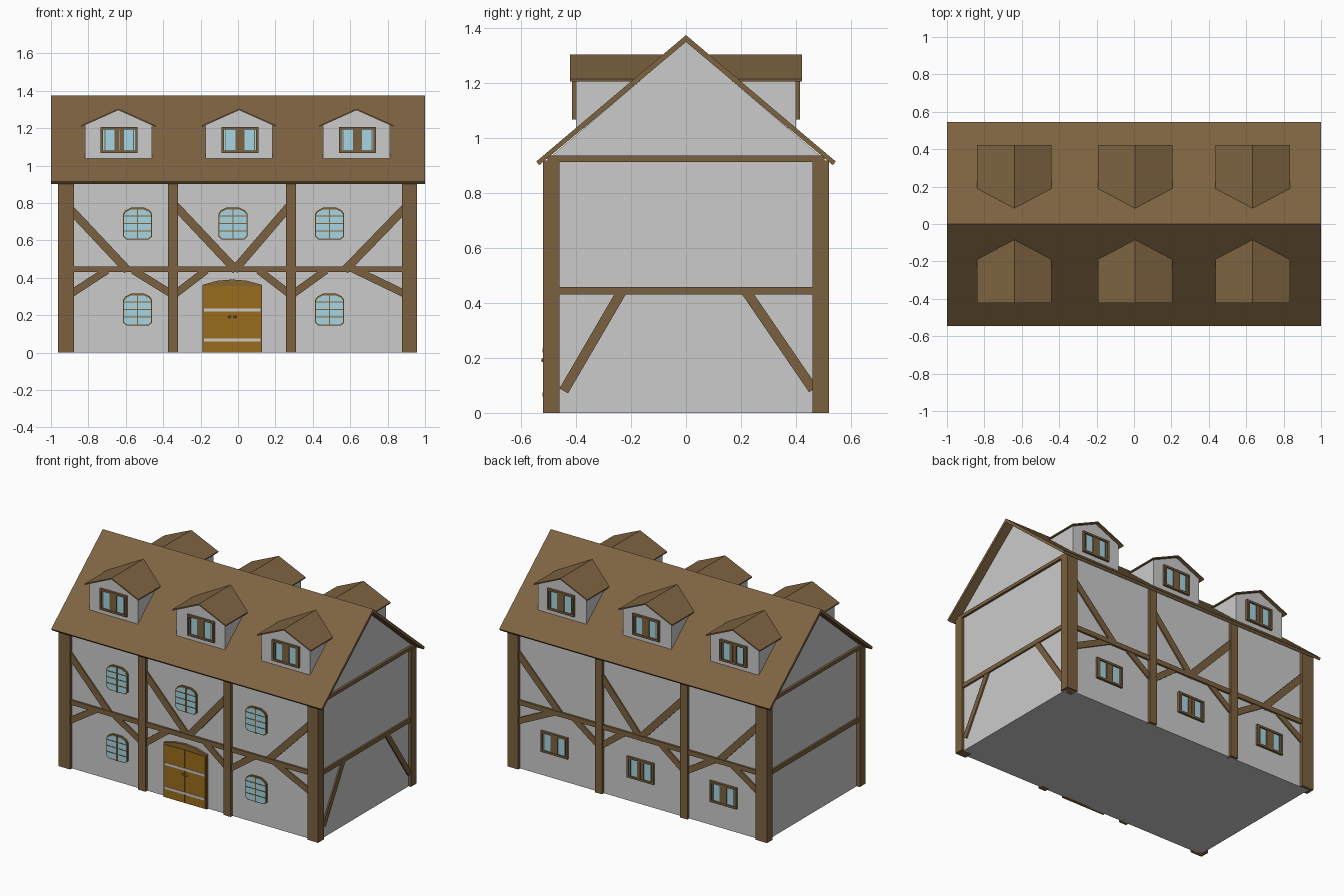
import bpy, bmesh
from mathutils import Vector

if "Cube" in bpy.data.objects:
    bpy.data.objects.remove(bpy.data.objects["Cube"])


def material(name, rgb):
    m = bpy.data.materials.new(name)
    m.diffuse_color = (*rgb, 1)
    m.use_nodes = True
    m.node_tree.nodes["Principled BSDF"].inputs["Base Color"].default_value = m.diffuse_color
    return m


WOOD = material("dark_wood", (0.20, 0.12, 0.05))
ROOF = material("roof_brown", (0.21, 0.126, 0.053))
DOOR = material("door_wood", (0.33, 0.15, 0.012))
TRIM = material("window_trim", (0.24, 0.13, 0.03))
GLASS = material("glass", (0.38, 0.66, 0.76))


def prism(name, pts, a, b, mat=None, axis="y"):
    """Extrude a flat profile: (x, z) along y, or (y, z) along x."""
    def place(p, d):
        return (p[0], d, p[1]) if axis == "y" else (d, p[0], p[1])
    bm = bmesh.new()
    f = bm.faces.new([bm.verts.new(place(p, a)) for p in pts])
    ext = bmesh.ops.extrude_face_region(bm, geom=[f])
    move = Vector((0, b - a, 0)) if axis == "y" else Vector((b - a, 0, 0))
    bmesh.ops.translate(bm, vec=move,
                        verts=[v for v in ext["geom"] if isinstance(v, bmesh.types.BMVert)])
    bmesh.ops.recalc_face_normals(bm, faces=bm.faces[:])
    me = bpy.data.meshes.new(name)
    bm.to_mesh(me)
    bm.free()
    if mat:
        me.materials.append(mat)
    ob = bpy.data.objects.new(name, me)
    bpy.context.collection.objects.link(ob)
    return ob


def rect(u0, u1, z0, z1):
    return [(u0, z0), (u1, z0), (u1, z1), (u0, z1)]


def bar(p, q, w):
    """Rectangle of width w running from p to q."""
    p, q = Vector(p), Vector(q)
    d = (q - p).normalized() * w / 2
    n = Vector((-d.y, d.x))
    return [tuple(v) for v in (p + n, q + n, q - n, p - n)]


def casement(x, z, y, s):
    """Two-pane window centred on (x, z), standing out of a wall at y."""
    w, h, t = 0.099, 0.07, 0.013
    prism("casement_glass", rect(x - w + t, x + w - t, z - h + t, z + h - t), y, y + s * 0.006, GLASS)
    for k in (-1, 1):
        prism("casement_jamb", rect(x + k * w, x + k * (w - t), z - h, z + h), y, y + s * 0.015, WOOD)
        prism("casement_rail", rect(x - w, x + w, z + k * h, z + k * (h - t)), y, y + s * 0.015, WOOD)
        prism("casement_stile", rect(x + k * 0.001, x + k * 0.025, z - h + t, z + h - t), y, y + s * 0.012, WOOD)
        prism("casement_edge", rect(x + k * 0.074, x + k * 0.079, z - h + t, z + h - t), y, y + s * 0.01, WOOD)


def arched_window(x, z):
    half = [(0.06, 0), (0.077, 0.015), (0.077, 0.138), (0.065, 0.155), (0.035, 0.17)]
    out = half + [(-u, v) for u, v in reversed(half)]
    prism("arched_frame", [(x + u, z + v) for u, v in out], -0.49, -0.510, TRIM)
    prism("arched_glass", [(x + u * 0.94, z + 0.083 + (v - 0.085) * 0.92) for u, v in out],
          -0.50, -0.512, GLASS)
    prism("arched_mullion", rect(x - 0.003, x + 0.003, z, z + 0.165), -0.50, -0.515, TRIM)
    for h in (0.045, 0.085, 0.125):
        prism("arched_glazing_bar", rect(x - 0.075, x + 0.075, z + h - 0.002, z + h + 0.002),
              -0.50, -0.515, TRIM)


# Walls with gables, and the main roof
prism("walls", [(-0.5, 0), (0.5, 0), (0.5, 0.926), (0, 1.352), (-0.5, 0.926)], -0.94, 0.94, axis="x")
prism("main_roof", [(0, 1.375), (0.545, 0.915), (0.534, 0.902), (0, 1.35), (-0.534, 0.902), (-0.545, 0.915)],
      -1, 1, ROOF, "x")

# Timber frame, dormers and casements on front (s=-1) and back (s=1)
POSTS = [(-0.963, -0.877), (-0.374, -0.32), (0.257, 0.31), (0.877, 0.957)]
BRACES = [((-0.90, 0.77), (-0.59, 0.44), 0.045), ((-0.34, 0.79), (-0.01, 0.44), 0.045),
          ((0.28, 0.79), (-0.02, 0.44), 0.045), ((0.90, 0.78), (0.57, 0.44), 0.045),
          ((-0.90, 0.31), (-0.70, 0.44), 0.04), ((-0.35, 0.31), (-0.56, 0.44), 0.04),
          ((-0.34, 0.31), (-0.17, 0.44), 0.04), ((0.28, 0.31), (0.11, 0.44), 0.04),
          ((0.29, 0.31), (0.47, 0.44), 0.04), ((0.90, 0.31), (0.61, 0.45), 0.04)]
for s in (-1, 1):
    for i, (x0, x1) in enumerate(POSTS):
        inner = 0.46 if i in (0, 3) else 0.48
        prism("post", rect(x0, x1, 0, 0.918), s * inner, s * 0.52, WOOD)
    prism("middle_beam", rect(-0.9, 0.9, 0.43, 0.461), s * 0.48, s * 0.513, WOOD)
    for p, q, w in BRACES:
        prism("brace", bar(p, q, w), s * 0.49, s * 0.509, WOOD)
    for x in (-0.64, 0.006, 0.634):
        prism("dormer_wall", [(x - 0.179, 1.035), (x + 0.179, 1.035), (x + 0.179, 1.217),
                              (x, 1.297), (x - 0.179, 1.217)], s * 0.40, s * 0.11)
        prism("dormer_roof", [(x, 1.304), (x + 0.199, 1.215), (x + 0.198, 1.207), (x, 1.296),
                              (x - 0.198, 1.207), (x - 0.199, 1.215)], s * 0.422, s * 0.083, ROOF)
        casement(x + 0.005, 1.137, s * 0.40, s)
for x in (-0.632, -0.02, 0.617):
    casement(x, 0.23, 0.5, 1)

# Side timbers: beams at both ends, braces on the right
for s in (-1, 1):
    prism("side_middle_beam", rect(-0.48, 0.48, 0.43, 0.459), s * 0.92, s * 0.952, WOOD, "x")
    prism("side_top_beam", rect(-0.505, 0.505, 0.914, 0.936), s * 0.92, s * 0.955, WOOD, "x")
prism("side_brace", bar((-0.445, 0.08), (-0.235, 0.44), 0.036), 0.93, 0.949, WOOD, "x")
prism("side_brace", bar((0.463, 0.085), (0.22, 0.44), 0.036), 0.93, 0.949, WOOD, "x")

# Arched front windows
for x, z in [(-0.537, 0.605), (-0.027, 0.605), (0.49, 0.605), (-0.537, 0.145), (0.49, 0.145)]:
    arched_window(x, z)

# Double door with frame, iron bands and knobs
c = -0.031
prism("door_frame", [(c - 0.16, 0), (c + 0.16, 0), (c + 0.16, 0.362), (c + 0.08, 0.384), (c, 0.391),
                     (c - 0.08, 0.384), (c - 0.16, 0.362)], -0.49, -0.515, TRIM)
for k in (-1, 1):
    prism("door_leaf", [(c + k * u, v) for u, v in
                        [(0.002, 0.004), (0.15, 0.004), (0.15, 0.352), (0.08, 0.354), (0.002, 0.356)]],
          -0.50, -0.519, DOOR)
    bpy.ops.mesh.primitive_uv_sphere_add(segments=10, ring_count=6, radius=0.008,
                                         location=(c + k * 0.015, -0.519, 0.192))
    bpy.context.object.name = "door_knob"
    bpy.context.object.data.materials.append(WOOD)
for z in (0.067, 0.227):
    prism("door_band", rect(c - 0.15, c + 0.15, z - 0.008, z + 0.008), -0.51, -0.522)
